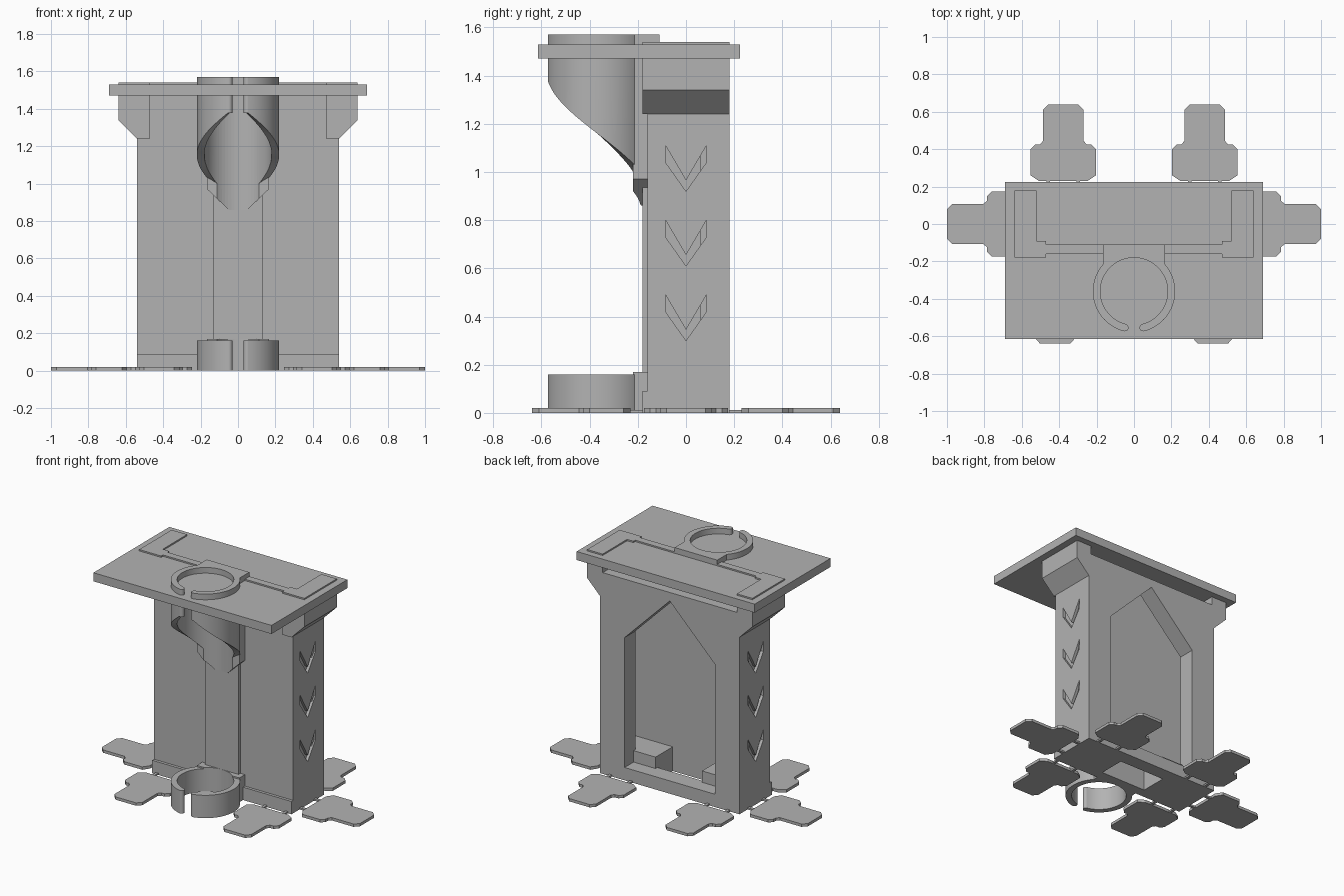
import bpy, bmesh, math
from mathutils import Vector

if "Cube" in bpy.data.objects:
    bpy.data.objects.remove(bpy.data.objects["Cube"])

grey = bpy.data.materials.new("plain_grey")
grey.diffuse_color = (0.45, 0.45, 0.45, 1)
grey.use_nodes = True
grey.node_tree.nodes["Principled BSDF"].inputs["Base Color"].default_value = grey.diffuse_color


def finish(name, bm):
    bmesh.ops.recalc_face_normals(bm, faces=bm.faces[:])
    me = bpy.data.meshes.new(name)
    bm.to_mesh(me)
    bm.free()
    me.materials.append(grey)
    ob = bpy.data.objects.new(name, me)
    bpy.context.collection.objects.link(ob)
    return ob


def prism(name, pts, axis, a, b):
    """Extrude a 2D outline along an axis from a to b."""
    place = {'x': lambda p, t: (t, p[0], p[1]),
             'y': lambda p, t: (p[0], t, p[1]),
             'z': lambda p, t: (p[0], p[1], t)}[axis]
    bm = bmesh.new()
    f = bm.faces.new([bm.verts.new(place(p, a)) for p in pts])
    ext = bmesh.ops.extrude_face_region(bm, geom=[f])
    d = Vector(place((0, 0), b - a))
    bmesh.ops.translate(bm, vec=d, verts=[v for v in ext['geom'] if isinstance(v, bmesh.types.BMVert)])
    return finish(name, bm)


def box(name, x0, x1, y0, y1, z0, z1):
    return prism(name, [(x0, y0), (x1, y0), (x1, y1), (x0, y1)], 'z', z0, z1)


def circle(cx, cy, r, n=64):
    return [(cx + r * math.cos(2 * math.pi * i / n), cy + r * math.sin(2 * math.pi * i / n)) for i in range(n)]


def cut(ob, cutter):
    m = ob.modifiers.new("cut", 'BOOLEAN')
    m.operation, m.solver, m.object = 'DIFFERENCE', 'EXACT', cutter
    cutter.hide_render = True
    cutter.hide_viewport = True


def mirror(pts):
    return [(-x, y) for x, y in pts]


CY, RO, RI, GAP = -0.36, 0.22, 0.18, 0.25


def c_ring(name, bottom, top):
    """Split ring open at the front, lower edge given by the angle from the front."""
    bm = bmesh.new()
    n, rows = 72, []
    for i in range(n + 1):
        t = GAP + (2 * math.pi - 2 * GAP) * i / n
        zb = bottom(min(t, 2 * math.pi - t))
        s, c = math.sin(t), -math.cos(t)
        rows.append([bm.verts.new((r * s, CY + r * c, z))
                     for r, z in ((RO, zb), (RO, top), (RI, top), (RI, zb))])
    for a, b in zip(rows, rows[1:]):
        for k in range(4):
            bm.faces.new((a[k], a[(k + 1) % 4], b[(k + 1) % 4], b[k]))
    bm.faces.new(rows[0])
    bm.faces.new(rows[-1][::-1])
    ob = finish(name, bm)
    rm = (RO + RI) / 2
    ends = [prism(name + "_end", circle(s * rm * math.sin(GAP), CY - rm * math.cos(GAP), 0.02, 20),
                  'z', bottom(GAP), top) for s in (-1, 1)]
    bpy.ops.object.select_all(action='DESELECT')
    for o in [ob] + ends:
        o.select_set(True)
    bpy.context.view_layer.objects.active = ob
    bpy.ops.object.shade_smooth_by_angle(angle=math.radians(35))


# Base slab with central opening
base = box("base", -0.54, 0.54, -0.18, 0.18, 0, 0.09)
cut(base, box("base_cutter", -0.18, 0.18, -0.11, 0.08, -0.1, 0.2))

# Front wall and raised centre strip
box("front_wall", -0.54, 0.54, -0.16, -0.11, 0.05, 1.54)
box("centre_strip", -0.13, 0.13, -0.18, -0.15, 0.05, 1.47)

# Back wall with pointed opening
back = box("back_wall", -0.53, 0.53, 0.06, 0.18, 0.05, 1.41)
cut(back, prism("opening_cutter", [(-0.35, 0.09), (0.35, 0.09), (0.35, 1.0), (0, 1.35), (-0.35, 1.0)],
                'y', -0.05, 0.3))

# Flared side walls with chevron recesses, corner brackets, inner blocks
wall = [(0.5, 0.02), (0.54, 0.02), (0.54, 1.24), (0.64, 1.34), (0.64, 1.54), (0.52, 1.54), (0.52, 1.4), (0.5, 1.4)]
bracket = [(0.47, 1.24), (0.54, 1.24), (0.64, 1.34), (0.64, 1.54), (0.47, 1.54)]
for s, side in ((1, "right"), (-1, "left")):
    w = prism("side_wall_" + side, wall if s > 0 else mirror(wall), 'y', -0.16, 0.18)
    for z in (0.30, 0.61, 0.92):
        v = [(-0.085, z + 0.19), (-0.085, z + 0.12), (0, z), (0.085, z + 0.12), (0.085, z + 0.19), (0, z + 0.045)]
        cut(w, prism("chevron_cutter", v, 'x', s * 0.52, s * 0.6))
    prism("bracket_" + side, bracket if s > 0 else mirror(bracket), 'y', -0.18, -0.09)
    box("inner_block_" + side, *sorted((s * 0.18, s * 0.5)), -0.11, 0.08, 0.08, 0.17)

# Top plate
box("top_plate", -0.69, 0.69, -0.615, 0.225, 1.47, 1.53)

# Tube holders: short ring at the bottom, spiral-cut tube at the top
c_ring("lower_ring", lambda t: 0.0, 0.16)
c_ring("upper_tube", lambda t: 1.42 - 0.17 * t, 1.57)
bore = prism("bore_cutter", circle(0, CY, RI), 'z', -0.1, 1.7)
cut(box("lower_neck", -0.165, 0.165, -0.22, -0.15, 0, 0.17), bore)
cut(prism("upper_neck", [(-0.165, 0.97), (-0.05, 0.86), (0.05, 0.86), (0.165, 0.97), (0.165, 1.57), (-0.165, 1.57)],
          'y', -0.22, -0.11), bore)

# Flat feet: wide part plus narrow tongue, with chamfered corners
half = [(0.13, 0), (0.175, 0.03), (0.175, 0.17), (0.15, 0.195), (0.125, 0.195), (0.108, 0.215),
        (0.108, 0.38), (0.08, 0.41)]
outline = half + mirror(half)[::-1]


def foot(name, ox, oy, deg):
    c, s = math.cos(math.radians(deg)), math.sin(math.radians(deg))

    def turn(pts):
        return [(ox + x * c - y * s, oy + x * s + y * c) for x, y in pts]
    prism(name, turn(outline), 'z', 0, 0.02)
    for k in (-0.08, 0.08):
        prism(name + "_link", turn([(k - 0.01, -0.06), (k + 0.01, -0.06), (k + 0.01, 0.02), (k - 0.01, 0.02)]),
              'z', 0, 0.012)


for s in (-1, 1):
    foot("back_foot", s * 0.378, 0.23, 0)
    foot("front_foot", s * 0.422, -0.23, 180)
    foot("side_foot", s * 0.59, 0, -90 * s)
